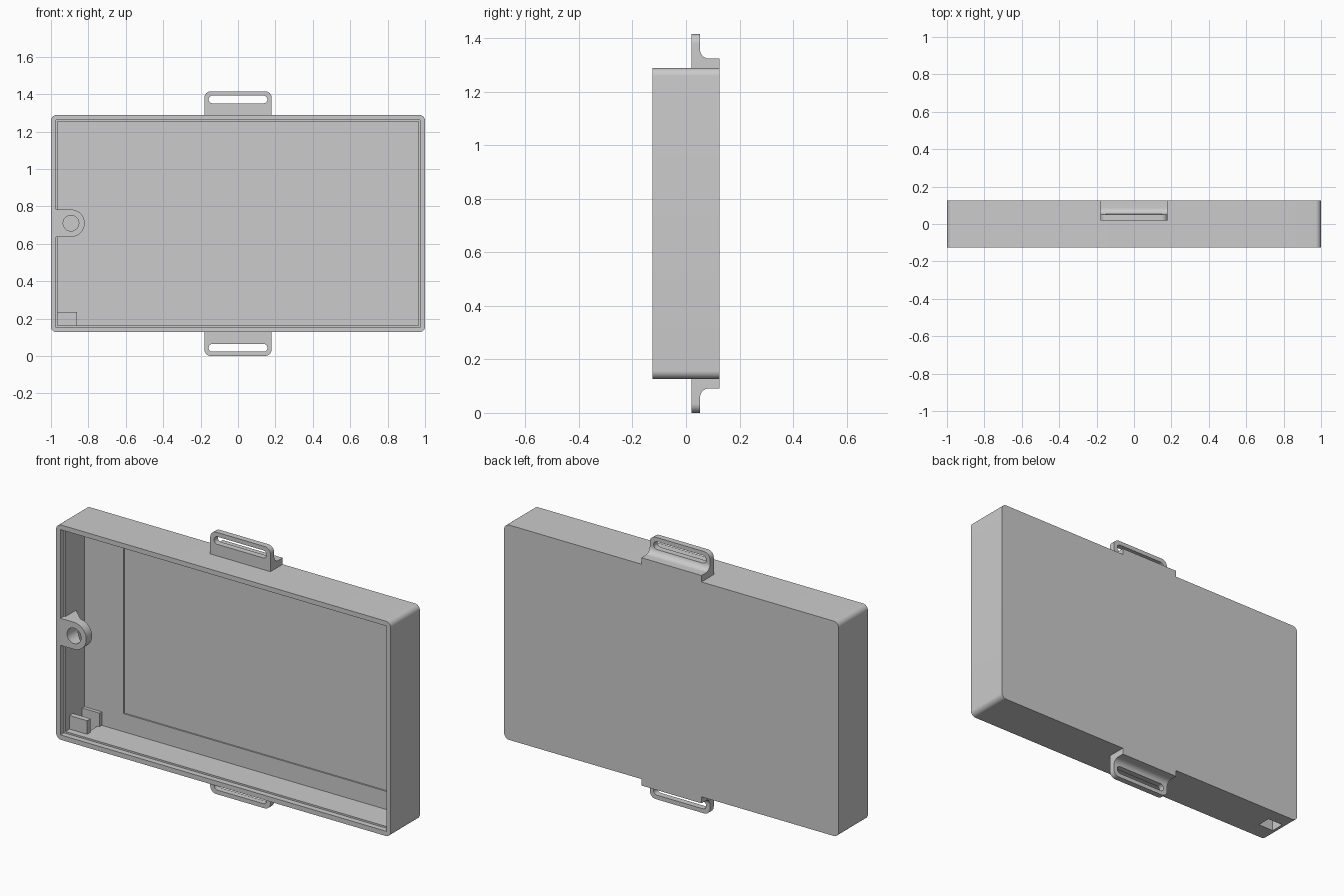
import bpy, bmesh
from math import sin, cos, pi

if "Cube" in bpy.data.objects:
    bpy.data.objects.remove(bpy.data.objects["Cube"])

MID = 0.7075  # height of the case centre


def prism(name, pts, axis, lo, hi):
    """Extrude a 2D profile along an axis: 'x' uses (y,z), 'y' uses (x,z), 'z' uses (x,y)."""
    place = {'x': lambda a, b, t: (t, a, b),
             'y': lambda a, b, t: (a, t, b),
             'z': lambda a, b, t: (a, b, t)}[axis]
    bm = bmesh.new()
    low = [bm.verts.new(place(a, b, lo)) for a, b in pts]
    high = [bm.verts.new(place(a, b, hi)) for a, b in pts]
    bm.faces.new(low)
    bm.faces.new(high)
    n = len(pts)
    for i in range(n):
        j = (i + 1) % n
        bm.faces.new((low[i], low[j], high[j], high[i]))
    bmesh.ops.recalc_face_normals(bm, faces=bm.faces)
    me = bpy.data.meshes.new(name)
    bm.to_mesh(me)
    bm.free()
    ob = bpy.data.objects.new(name, me)
    bpy.context.collection.objects.link(ob)
    return ob


def arc(cx, cz, r, a0, a1, n=10):
    return [(cx + r * cos(a0 + (a1 - a0) * i / n), cz + r * sin(a0 + (a1 - a0) * i / n))
            for i in range(n + 1)]


def rect(x0, x1, z0, z1, r=0):
    if not r:
        return [(x0, z0), (x1, z0), (x1, z1), (x0, z1)]
    corners = [(x1 - r, z1 - r), (x0 + r, z1 - r), (x0 + r, z0 + r), (x1 - r, z0 + r)]
    return [p for i, (cx, cz) in enumerate(corners)
            for p in arc(cx, cz, r, i * pi / 2, (i + 1) * pi / 2)]


def combine(target, other, op):
    """Apply a boolean and discard the helper."""
    mod = target.modifiers.new("bool", 'BOOLEAN')
    mod.operation, mod.object, mod.solver = op, other, 'EXACT'
    bpy.context.view_layer.objects.active = target
    bpy.ops.object.modifier_apply(modifier=mod.name)
    bpy.data.objects.remove(other, do_unlink=True)


def smooth(ob):
    bpy.ops.object.select_all(action='DESELECT')
    ob.select_set(True)
    bpy.context.view_layer.objects.active = ob
    bpy.ops.object.shade_smooth_by_angle(angle=0.6)


# Open tray: rounded shell, cavity, shallow rim step and floor recess
case = prism("case", rect(-1, 1, 0.127, 1.288, 0.03), 'y', -0.125, 0.125)
for pts, y0, y1 in (
        (rect(-0.965, 0.965, 0.162, 1.253), -0.2, 0.066),
        (rect(-0.974, 0.974, 0.153, 1.262), -0.2, -0.095),
        (rect(-0.73, 0.93, 0.26, 1.155), 0.0, 0.074)):
    combine(case, prism("cut", pts, 'y', y0, y1), 'DIFFERENCE')

# Screw boss on the left wall, tapered underneath
bx, bz, br = -0.893, 0.71, 0.073
boss = prism("boss", [(-0.985, bz - br)] + arc(bx, bz, br, -pi / 2, pi / 2, 24)
             + [(-0.985, bz + br)], 'y', -0.125, 0.05)
combine(boss, prism("taper", [(-1.1, -0.2), (-0.7, -0.2), (-0.7, -0.075), (-0.89, -0.075),
                              (-0.965, -0.005), (-1.1, -0.005)], 'z', 0.5, 0.9), 'INTERSECT')
combine(case, boss, 'UNION')
combine(case, prism("screw_hole", arc(bx, bz, 0.042, 0, 2 * pi * 31 / 32, 31), 'y', -0.2, 0.03),
        'DIFFERENCE')

# Two guide blocks beside the port, and the port through the bottom wall
for y0, y1 in ((-0.06, -0.03), (0.047, 0.09)):
    combine(case, prism("guide", rect(-0.98, -0.86, 0.14, 0.235), 'y', y0, y1), 'UNION')
combine(case, prism("port", rect(-0.965, -0.872, 0.05, 0.2), 'y', -0.03, 0.047), 'DIFFERENCE')
smooth(case)

# Strap loops: L profile with a fillet, rounded outer corners and a slot
for name, s in (("top_strap_loop", 1), ("bottom_strap_loop", -1)):
    def flip(pts):
        return [(a, MID + s * (b - MID)) for a, b in pts]
    profile = [(0.02, 1.286), (0.125, 1.286), (0.125, 1.323)]
    profile += arc(0.087, 1.358, 0.035, -pi / 2, -pi) + [(0.052, 1.415), (0.02, 1.415)]
    loop = prism(name, flip(profile), 'x', -0.18, 0.18)
    combine(loop, prism("outline", flip(rect(-0.18, 0.18, 1.2, 1.415, 0.035)), 'y', -0.1, 0.2),
            'INTERSECT')
    combine(loop, prism("slot", flip(rect(-0.157, 0.157, 1.351, 1.392, 0.02)), 'y', -0.1, 0.2),
            'DIFFERENCE')
    smooth(loop)
